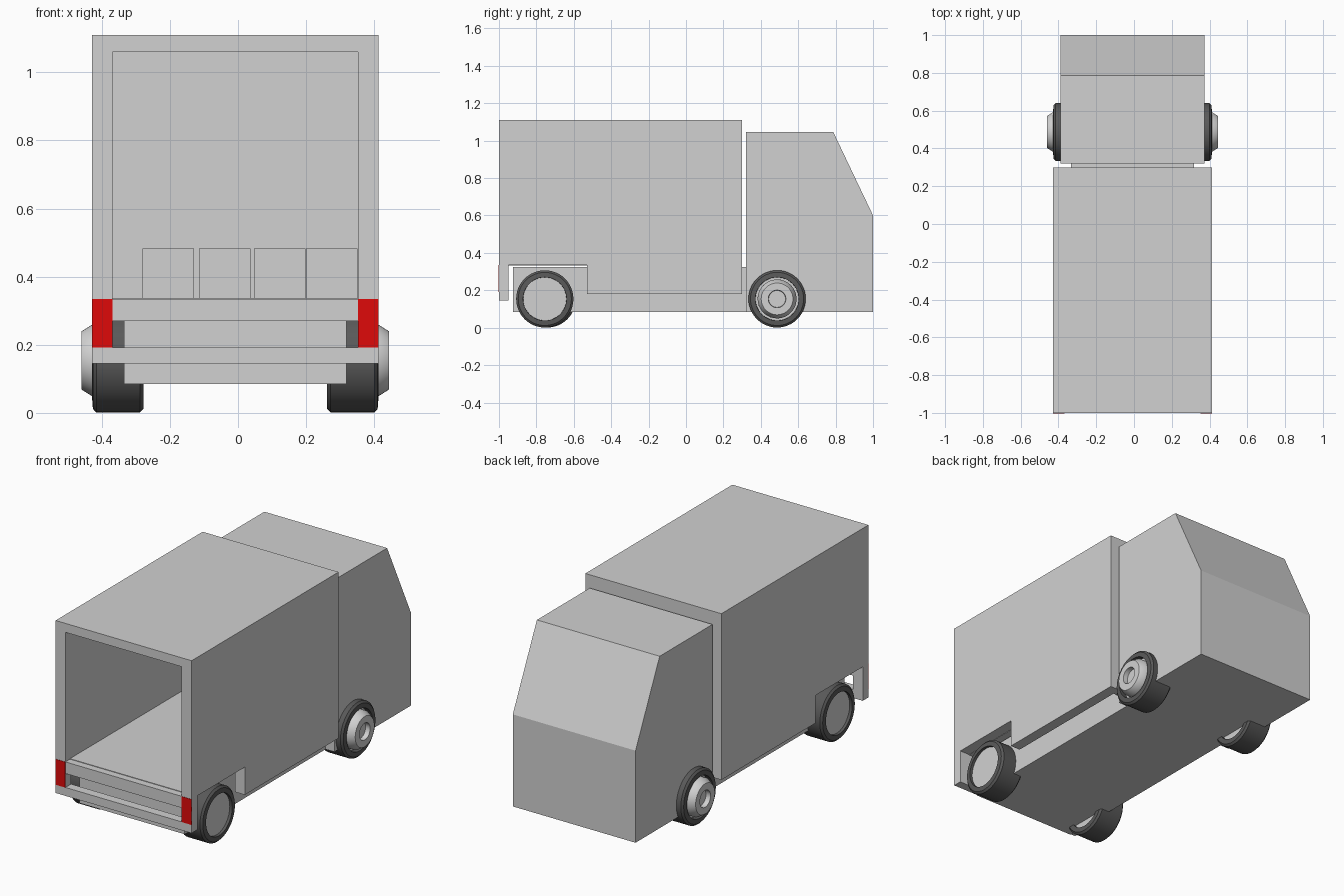
import bpy, bmesh, math
from mathutils import Matrix

if "Cube" in bpy.data.objects:
    bpy.data.objects.remove(bpy.data.objects["Cube"], do_unlink=True)

CX = -0.008  # the body's centre line


def material(name, colour):
    m = bpy.data.materials.new(name)
    m.use_nodes = True
    m.diffuse_color = (*colour, 1)
    m.node_tree.nodes["Principled BSDF"].inputs["Base Color"].default_value = (*colour, 1)
    return m


GREY = material("body_grey", (0.64, 0.64, 0.64))
BLACK = material("tyre_black", (0.1, 0.1, 0.1))
RED = material("light_red", (0.74, 0.003, 0.003))


def finish(name, bm, mat, smooth=False):
    bmesh.ops.recalc_face_normals(bm, faces=bm.faces[:])
    mesh = bpy.data.meshes.new(name)
    bm.to_mesh(mesh)
    bm.free()
    mesh.materials.append(mat)
    ob = bpy.data.objects.new(name, mesh)
    bpy.context.scene.collection.objects.link(ob)
    if smooth:
        bpy.ops.object.select_all(action="DESELECT")
        ob.select_set(True)
        bpy.context.view_layer.objects.active = ob
        bpy.ops.object.shade_smooth_by_angle(angle=math.radians(35))
    return ob


def extrude_side(name, outline, x0, x1, mat=GREY):
    """Extrude a (y, z) outline from x0 to x1."""
    bm = bmesh.new()
    face = bm.faces.new([bm.verts.new((x0, y, z)) for y, z in outline])
    new = bmesh.ops.extrude_face_region(bm, geom=[face])["geom"]
    bmesh.ops.translate(bm, vec=(x1 - x0, 0, 0),
                        verts=[v for v in new if isinstance(v, bmesh.types.BMVert)])
    return finish(name, bm, mat)


def block(name, x0, x1, y0, y1, z0, z1, mat=GREY):
    return extrude_side(name, [(y0, z0), (y1, z0), (y1, z1), (y0, z1)], x0, x1, mat)


def lathe(name, profile, side, y, mat, closed=False):
    """Spin (x, radius) points about the axle on one side of the truck."""
    bm = bmesh.new()
    verts = [bm.verts.new((CX + side * x, y, 0.154 + r)) for x, r in profile]
    edges = [bm.edges.new(p) for p in zip(verts, verts[1:])]
    if closed:
        edges.append(bm.edges.new((verts[-1], verts[0])))
    bmesh.ops.spin(bm, geom=verts + edges, cent=(CX, y, 0.154), axis=(1, 0, 0),
                   angle=math.tau, steps=48, use_merge=True)
    bmesh.ops.remove_doubles(bm, verts=bm.verts[:], dist=0.0001)
    return finish(name, bm, mat, True)


# Cab with sloping windscreen, and chassis
extrude_side("cab", [(0.32, 0.085), (1, 0.085), (1, 0.6), (0.787, 1.047), (0.32, 1.047)],
             CX - 0.38, CX + 0.38)
block("chassis", CX - 0.326, CX + 0.326, -0.925, 0.33, 0.085, 0.325)

# Cargo body: side walls with wheel cut-outs and rear posts
wall = [(-1, 0.145), (-0.95, 0.145), (-0.95, 0.335), (-0.53, 0.335),
        (-0.53, 0.18), (0.3, 0.18), (0.3, 1.11), (-1, 1.11)]
IN, OUT = 0.36, 0.421
for side, label in ((1, "left"), (-1, "right")):
    a, b = sorted((CX + side * IN, CX + side * OUT))
    extrude_side(label + "_cargo_wall", wall, a, b)
    block(label + "_rear_light", a, b, -1.002, -0.998, 0.192, 0.335, RED)
L, R = CX - IN, CX + IN
block("cargo_roof", L, R, -1, 0.3, 1.06, 1.11)
block("cargo_floor", L, R, -0.96, 0.3, 0.333, 0.338)
block("cargo_front_wall", L, R, 0.25, 0.3, 0.18, 1.06)
block("rear_sill", L, R, -1, -0.95, 0.27, 0.335)
block("rear_bumper", L, R, -1, -0.95, 0.145, 0.192)

# Row of crates at the far end of the load bay
for i, x in enumerate((-0.28, -0.115, 0.047, 0.2)):
    block(f"crate_{i + 1}", x, x + 0.151, 0.08, 0.23, 0.338, 0.483)

# Wheels
tyre = [(0.27, 0.115), (0.27, 0.142), (0.28, 0.153), (0.408, 0.153),
        (0.418, 0.142), (0.42, 0.116), (0.4, 0.115)]
plain_disc = [(0.285, 0), (0.285, 0.116), (0.405, 0.116), (0.405, 0)]
hub = [(0.285, 0), (0.285, 0.116), (0.39, 0.116), (0.39, 0.104), (0.422, 0.104),
       (0.452, 0.085), (0.452, 0.047), (0.425, 0.045), (0.425, 0)]
for side, label in ((1, "left"), (-1, "right")):
    for end, y, centre in (("rear", -0.755 if side > 0 else -0.742, plain_disc),
                           ("front", 0.487, hub)):
        lathe(f"{label}_{end}_tyre", tyre, side, y, BLACK, True)
        lathe(f"{label}_{end}_hub", centre, side, y, GREY)
